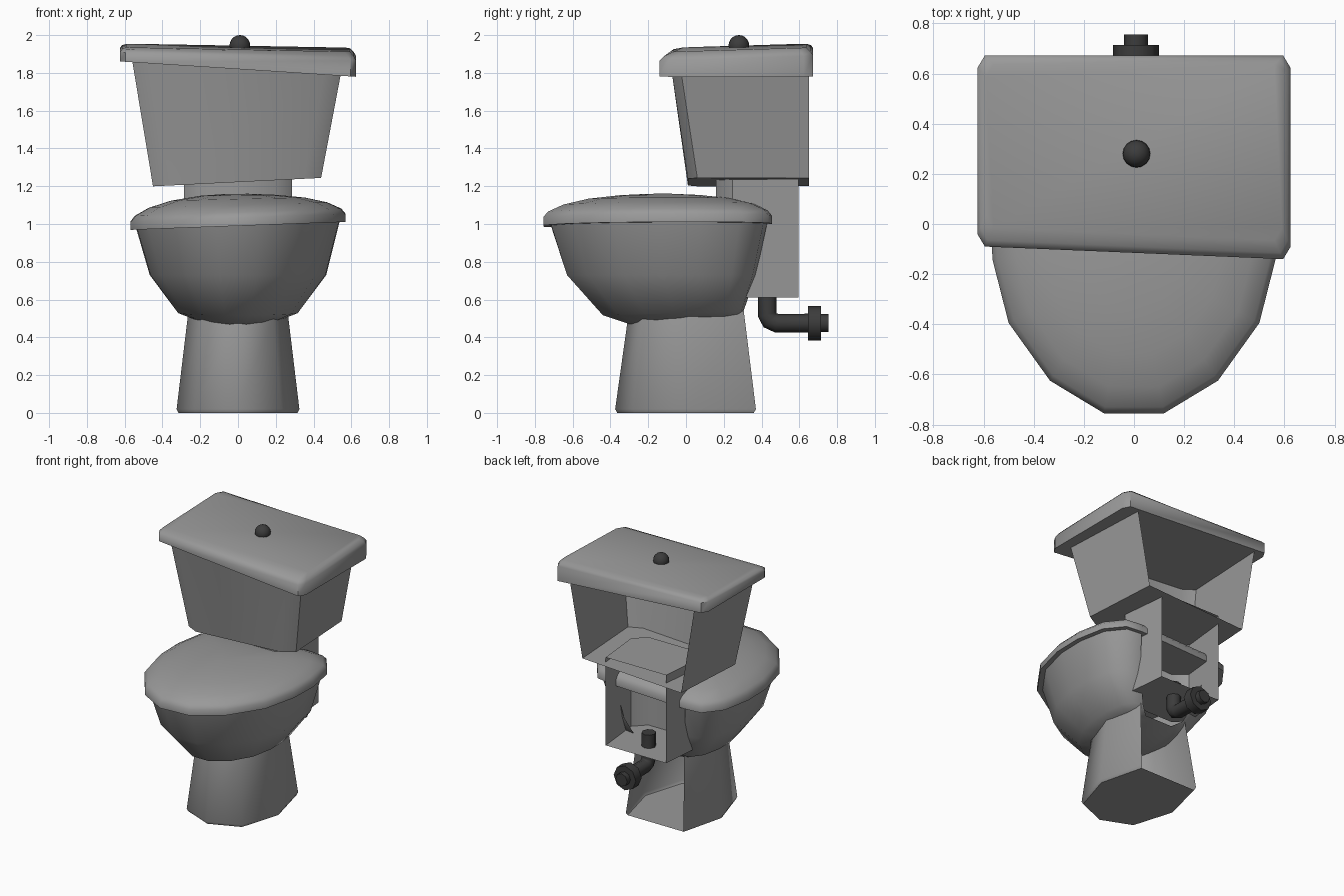
import bpy, bmesh, math

if "Cube" in bpy.data.objects:
    bpy.data.objects.remove(bpy.data.objects["Cube"])


def material(name, v):
    m = bpy.data.materials.new(name)
    m.diffuse_color = (v, v, v, 1)
    m.use_nodes = True
    m.node_tree.nodes["Principled BSDF"].inputs["Base Color"].default_value = m.diffuse_color
    return m


grey = material("grey_ceramic", 0.32)
dark = material("dark_fittings", 0.045)


def smooth(ob, angle):
    bpy.ops.object.select_all(action='DESELECT')
    ob.select_set(True)
    bpy.context.view_layer.objects.active = ob
    bpy.ops.object.shade_smooth_by_angle(angle=math.radians(angle))


def loft(name, rings, closed=False, cap_start=False, cap_end=False, angle=40):
    """Skin a stack of point rings; open rings leave the back uncovered."""
    bm = bmesh.new()
    vs = [[bm.verts.new(p) for p in r] for r in rings]
    n = len(vs[0])
    for a, b in zip(vs, vs[1:]):
        for i in range(n if closed else n - 1):
            j = (i + 1) % n
            bm.faces.new((a[i], a[j], b[j], b[i]))
    if cap_start:
        bm.faces.new(vs[0][::-1])
    if cap_end:
        bm.faces.new(vs[-1])
    bmesh.ops.recalc_face_normals(bm, faces=bm.faces)
    me = bpy.data.meshes.new(name)
    bm.to_mesh(me)
    bm.free()
    me.materials.append(grey)
    ob = bpy.data.objects.new(name, me)
    bpy.context.collection.objects.link(ob)
    smooth(ob, angle)
    return ob


def mirrored(half):
    """Right half, front to back -> full path from left back to right back."""
    left = [(-x, y) for x, y in half if x > 0]
    return left[::-1] + half


# Oval outline shared by seat and bowl
OVAL = mirrored([(.12, -.755), (.335, -.625), (.50, -.395), (.565, -.14),
                 (.57, .08), (.53, .30), (.43, .435), (.31, .455)])


def oval(k, front, back, zf):
    pts = []
    for x, y in OVAL:
        t = (y - .455) / -1.21
        px, py = x * k, back + t * (front - back)
        pts.append((px, py, zf(px, py)))
    return pts


def seat_ring(s, z):
    return oval(s, -.13 - .625 * s, -.13 + .585 * s, lambda x, y: z + .037 * x * s)


# Domed seat cover
loft("seat_cover", [seat_ring(*p) for p in
     [(1, .99), (1, 1.033), (.96, 1.062), (.83, 1.10), (.62, 1.132), (.35, 1.152), (.1, 1.16)]],
     closed=True, cap_start=True, cap_end=True, angle=45)

# Bowl, open at the back
loft("bowl", [
    oval(.945, -.715, .43, lambda x, y: .995 + .037 * x),
    oval(.82, -.63, .37, lambda x, y: .73),
    oval(.56, -.44, .305, lambda x, y: .53 + .03 * y),
    oval(.36, -.29, .26, lambda x, y: .485 + .06 * y)],
    cap_end=True, angle=60)

# Pedestal, open at the back
FOOT = mirrored([(0, -.375), (.23, -.28), (.325, .03), (.24, .37)])


def foot(kx, ky, z, slope=0):
    return [(x * kx, y * ky, z + slope * y) for x, y in FOOT]


loft("pedestal", [foot(.97, .97, 0), foot(1, 1, .02), foot(.81, .82, .53, .08)],
     cap_start=True, angle=50)

# Neck between bowl and tank, open at the back
NECK = mirrored([(.2, .16), (.285, .245), (.25, .595)])
loft("neck", [[(x, y, z) for x, y in NECK] for z in (.61, 1.27)],
     cap_start=True, cap_end=True, angle=50)


# Crooked tank, narrowing towards its open back
def tank_ring(xl, xr, yl, yr, zf):
    pts = [(xl + .035, .65), (xl, yl + .05), (xl + .09, yl),
           (xr - .09, yr), (xr, yr + .05), (xr - .035, .65)]
    return [(x, y, zf(x, y)) for x, y in pts]


loft("tank", [
    tank_ring(-.45, .44, .01, .01, lambda x, y: 1.222 + .05 * x),
    tank_ring(-.56, .545, -.06, -.075, lambda x, y: 1.83 - .06 * x)],
    cap_start=True, angle=50)


# Tilted tank lid with chamfered corners
def lid_ring(inset, front_inset, zf):
    w, b = .625 - inset, .672 - inset
    fl, fr = -.09 + front_inset, -.14 + front_inset
    pts = [(-w + .03, b), (-w, b - .05), (-w, fl + .05), (-w + .03, fl),
           (w - .03, fr), (w, fr + .05), (w, b - .05), (w - .03, b)]
    return [(x, y, zf(x, y)) for x, y in pts]


loft("tank_lid", [
    lid_ring(0, 0, lambda x, y: 1.82 - .065 * x),
    lid_ring(0, 0, lambda x, y: 1.89 - .035 * x + .035 * y),
    lid_ring(.012, .025, lambda x, y: 1.91 - .03 * x + .03 * y),
    lid_ring(.035, .075, lambda x, y: 1.925 - .018 * x + .03 * y)],
    closed=True, cap_start=True, cap_end=True, angle=50)

# Flush knob
bpy.ops.mesh.primitive_uv_sphere_add(segments=16, ring_count=10, radius=.055,
                                     location=(.01, .28, 1.945))
knob = bpy.context.object
knob.name = "flush_knob"
smooth(knob, 60)

# Waste pipe: swept bend
cu = bpy.data.curves.new("waste_pipe", 'CURVE')
cu.dimensions = '3D'
cu.bevel_depth = .05
cu.bevel_resolution = 2
cu.use_fill_caps = True
sp = cu.splines.new('POLY')
path = [(.43, .71), (.43, .52), (.445, .49), (.48, .475), (.65, .475)]
sp.points.add(len(path) - 1)
for p, (y, z) in zip(sp.points, path):
    p.co = (.008, y, z, 1)
pipe = bpy.data.objects.new("waste_pipe", cu)
bpy.context.collection.objects.link(pipe)
parts = [knob, pipe]

# Wall flange and end stub
for name, r, y0, y1 in (("pipe_flange", .092, .645, .715), ("pipe_stub", .048, .70, .755)):
    bpy.ops.mesh.primitive_cylinder_add(vertices=8, radius=r, depth=y1 - y0,
                                        location=(.008, (y0 + y1) / 2, .475),
                                        rotation=(math.pi / 2, 0, 0))
    ob = bpy.context.object
    ob.name = name
    smooth(ob, 50)
    parts.append(ob)

for ob in parts:
    ob.data.materials.append(dark)
